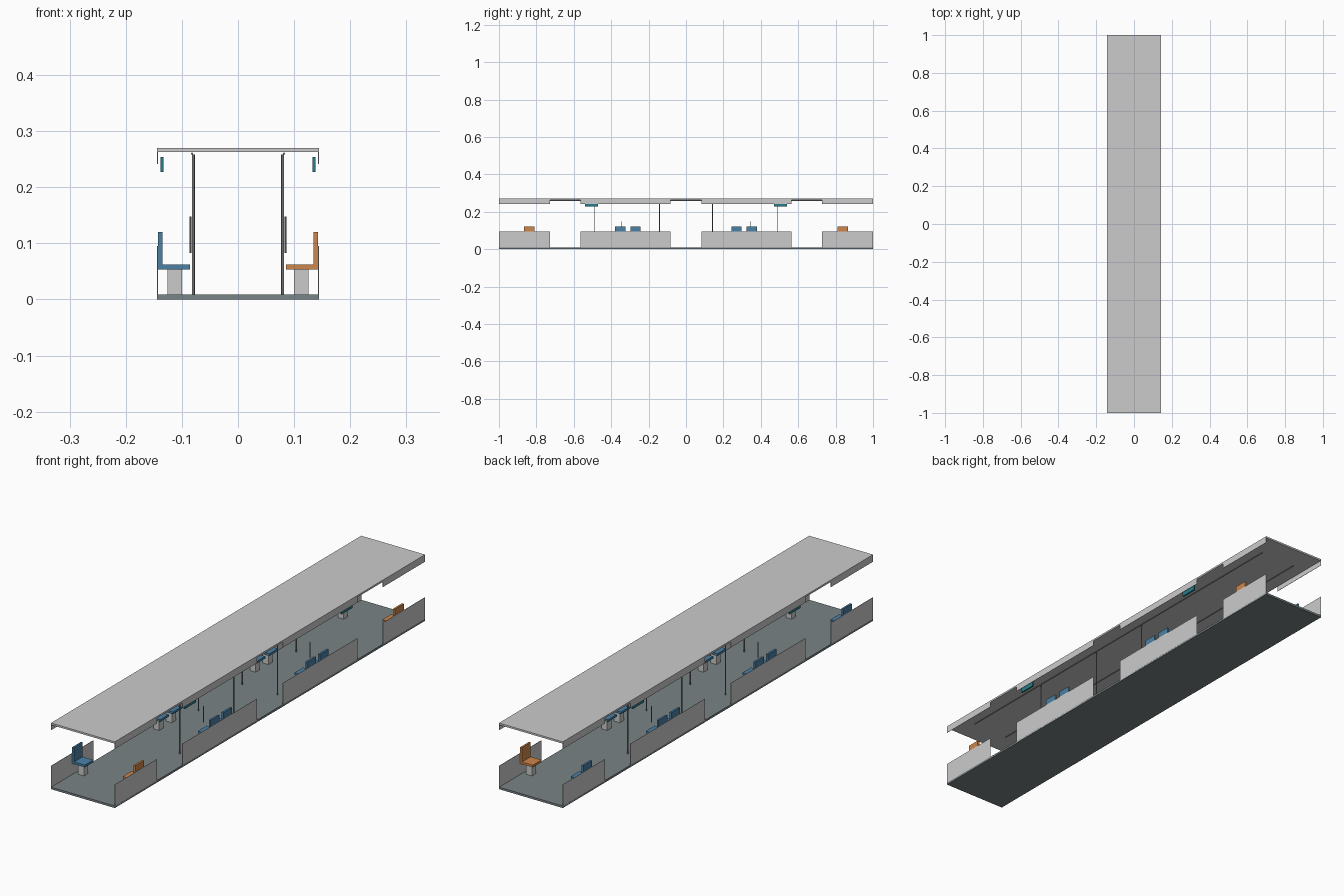
import bpy

if "Cube" in bpy.data.objects:
    bpy.data.objects.remove(bpy.data.objects["Cube"])


def material(name, rgb):
    m = bpy.data.materials.new(name)
    m.diffuse_color = (*rgb, 1)
    m.use_nodes = True
    m.node_tree.nodes["Principled BSDF"].inputs["Base Color"].default_value = m.diffuse_color
    return m


BLUE = material("blue_seat", (0.07, 0.22, 0.38))
ORANGE = material("orange_seat", (0.62, 0.24, 0.07))
TEAL = material("teal_display", (0.02, 0.20, 0.25))
FLOOR = material("floor_grey", (0.19, 0.23, 0.24))
STEEL = material("steel", (0.25, 0.25, 0.25))


def box(name, x, y, z, mat=None):
    """Box from (min, max) pairs on each axis."""
    bpy.ops.mesh.primitive_cube_add(
        size=1, location=[(a + b) / 2 for a, b in (x, y, z)])
    ob = bpy.context.object
    ob.name = name
    ob.scale = [abs(b - a) for a, b in (x, y, z)]
    bpy.ops.object.transform_apply(location=False, rotation=False, scale=True)
    if mat:
        ob.data.materials.append(mat)
    return ob


def rod(name, loc, radius, length, along_y=False):
    bpy.ops.mesh.primitive_cylinder_add(
        vertices=12, radius=radius, depth=length, location=loc,
        rotation=(1.570796 if along_y else 0, 0, 0))
    ob = bpy.context.object
    ob.name = name
    ob.data.materials.append(STEEL)
    bpy.ops.object.shade_smooth_by_angle()


def seat(s, y, mat):
    """Seat cushion, backrest and pedestal; s is the side (+1 or -1)."""
    w = 0.028
    box("seat_cushion", (s * 0.0855, s * 0.1425), (y - w, y + w), (0.053, 0.062), mat)
    box("seat_back", (s * 0.1345, s * 0.1425), (y - w, y + w), (0.0575, 0.1205), mat)
    box("seat_pedestal", (s * 0.1, s * 0.126), (y - 0.013, y + 0.013), (0.0085, 0.053))


# Floor and roof slabs
box("floor", (-0.144, 0.144), (-1, 1), (0, 0.0085), FLOOR)
box("roof", (-0.144, 0.144), (-1, 1), (0.2625, 0.27))

for s in (-1, 1):
    # Side walls between the door openings, open at window height
    for y in ((-1, -0.728), (-0.565, -0.083), (0.083, 0.565), (0.728, 1)):
        box("lower_wall", (s * 0.1428, s * 0.144), y, (0.004, 0.0955))
        box("upper_wall", (s * 0.1428, s * 0.144), y, (0.241, 0.266))

    # Ceiling rail
    rod("ceiling_rail", (s * 0.082, 0, 0.26), 0.002, 1.8, along_y=True)

    # Doorway pole on one diagonal
    rod("door_pole", (s * 0.0795, -s * 0.488, 0.133), 0.0025, 0.25)

    for e in (-1, 1):
        # End seats are orange on one side only
        seat(s, e * 0.837, ORANGE if s > 0 else BLUE)
        for y in (0.27, 0.352):
            seat(s, e * y, BLUE)
        # Centre poles, grab bars and displays
        rod("centre_pole", (s * 0.0795, e * 0.141, 0.133), 0.0025, 0.25)
        rod("grab_bar", (s * 0.0845, e * 0.343, 0.1155), 0.0018, 0.065)
        box("display", (s * 0.1325, s * 0.1385),
            (e * 0.505 - 0.035, e * 0.505 + 0.035), (0.227, 0.2535), TEAL)
